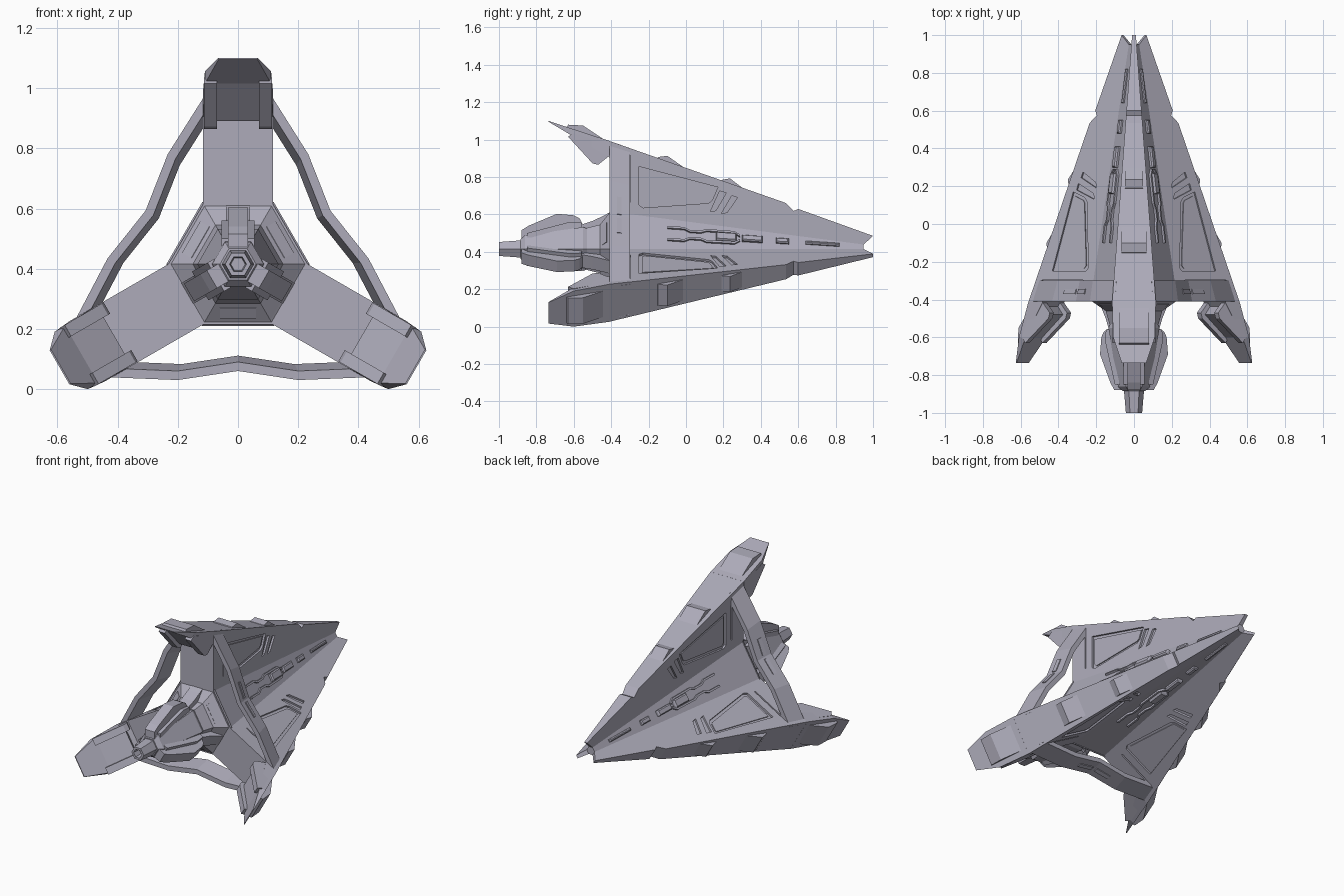
import bpy, bmesh
from math import radians, sqrt, sin, cos, pi
from mathutils import Matrix, Vector

cube = bpy.data.objects.get("Cube")
if cube:
    bpy.data.objects.remove(cube, do_unlink=True)

AXIS = 0.415  # height of the long axis


def material(name, rgb):
    mat = bpy.data.materials.new(name)
    mat.use_nodes = True
    mat.diffuse_color = (*rgb, 1)
    mat.node_tree.nodes["Principled BSDF"].inputs["Base Color"].default_value = (*rgb, 1)
    return mat


GREY = material("lavender grey", (0.42, 0.41, 0.49))


def half(y):
    """Half width of an arm."""
    return 0.01 + (1 - y) * 0.075


def ridge(y):
    """Distance of an arm's outer face from the axis."""
    return 0.07 + (1 - y) * 0.36


def valley(y):
    """Distance of the core's flat sides from the axis."""
    return sqrt(3) * half(y)


def turned(k, turn=0):
    return Matrix.Translation((0, 0, AXIS)) @ Matrix.Rotation(radians(120 * k + turn), 4, 'Y')


def finish(name, bm):
    bmesh.ops.recalc_face_normals(bm, faces=bm.faces)
    mesh = bpy.data.meshes.new(name)
    bm.to_mesh(mesh)
    bm.free()
    mesh.materials.append(GREY)
    obj = bpy.data.objects.new(name, mesh)
    bpy.context.scene.collection.objects.link(obj)
    return obj


def loft(bm, loops, mat, cap=True):
    rows = [[bm.verts.new(mat @ Vector(p)) for p in loop] for loop in loops]
    n = len(rows[0])
    for a, b in zip(rows, rows[1:]):
        for i in range(n):
            j = (i + 1) % n
            bm.faces.new((a[i], a[j], b[j], b[i]))
    if cap:
        bm.faces.new(rows[0])
        bm.faces.new(rows[-1])
    return rows


def triple(name, solids, turn=0, mirror=False):
    """Repeat lofted solids three times around the axis."""
    bm = bmesh.new()
    for k in range(3):
        for s in (1, -1) if mirror else (1,):
            for loops in solids:
                loft(bm, loops, turned(k, turn) @ Matrix.Scale(s, 4, (1, 0, 0)))
    return finish(name, bm)


def prism(profile, x0, x1):
    return [[(x, y, z) for y, z in profile] for x in (x0, x1)]


# Hull: hexagonal core with three fins, tapering to a forked nose
def star(y, drop=0.0, core_y=None):
    cy = y if core_y is None else core_y
    w, c = half(y), half(cy)
    R = ridge(y) + drop
    pts = []
    for k in range(3):
        rot = Matrix.Rotation(radians(120 * k), 4, 'Y')
        arm = ((-c, cy, valley(cy)), (-w, y, R), (w, y, R), (c, cy, valley(cy)))
        pts += [rot @ Vector(p) for p in arm]
    return pts


bm = bmesh.new()
sections = [star(-0.41), star(0.535, 0.008), star(0.575, -0.02), star(0.6), star(1, 0, 0.95)]
rows = loft(bm, sections, turned(0), cap=False)
for row in (rows[0], rows[-1]):
    bm.faces.new([row[i] for i in (0, 3, 4, 7, 8, 11)])
    for k in (0, 4, 8):
        bm.faces.new(row[k:k + 4])
hull = finish("hull", bm)

# Recessed panels and slots in the fin sides
recesses = [
    [(-0.25, 0.44), (-0.25, 0.235), (-0.23, 0.22), (0.12, 0.245), (0.14, 0.26), (0.17, 0.33)],
    [(0.13, 0.2), (0.16, 0.205), (0.215, 0.3), (0.18, 0.31)],
    [(0.19, 0.19), (0.22, 0.195), (0.275, 0.275), (0.245, 0.285)],
    [(-0.305, 0.25), (-0.297, 0.25), (-0.297, 0.5), (-0.305, 0.5)],
]
solids = [[[(half(y) + d, y, z) for y, z in shape] for d in (-0.012, 0.03)] for shape in recesses]
cutter = triple("panel_cutter", solids, mirror=True)
cutter.hide_render = True
mod = hull.modifiers.new("panels", 'BOOLEAN')
mod.object = cutter
mod.operation = 'DIFFERENCE'
mod.solver = 'EXACT'
bpy.context.view_layer.update()
cut_mesh = bpy.data.meshes.new_from_object(hull.evaluated_get(bpy.context.evaluated_depsgraph_get()))
hull.modifiers.clear()
hull.data = cut_mesh
bpy.data.objects.remove(cutter, do_unlink=True)

# Raised panels inside the large recesses
inner = [(-0.235, 0.418), (-0.235, 0.25), (-0.22, 0.237), (0.11, 0.262), (0.125, 0.27), (0.148, 0.322)]
triple("fin_panel", [[[(half(y) + d, y, z) for y, z in inner] for d in (-0.015, -0.006)]], mirror=True)

# Swept tail at the end of each fin
tail = []
for y, top, low, w in ((-0.41, 0.578, 0.49, 0.116), (-0.6, 0.64, 0.6, 0.11), (-0.735, 0.685, 0.68, 0.065)):
    tail.append([(-w, y, low), (-w, y, top), (w, y, top), (w, y, low)])
triple("tail", [tail])

# Thruster pod under each tail
pod = [(-0.4, 0.55), (-0.42, 0.49), (-0.47, 0.45), (-0.5, 0.458), (-0.63, 0.6), (-0.6, 0.62)]
core = [(-0.4, 0.55), (-0.43, 0.51), (-0.48, 0.475), (-0.6, 0.6)]
triple("pod_core", [prism(core, -0.08, 0.08)])
triple("pod_side", [prism(pod, 0.07, 0.113)], mirror=True)

# Wedge plates along the outer ridge
wedges = []
for back, peak, front, w in ((-0.16, -0.1, 0.0, 0.065), (0.18, 0.235, 0.32, 0.048), (-0.64, -0.55, -0.44, 0.08)):
    shape = [(back, ridge(back) - 0.01), (back + 0.01, ridge(back) + 0.004),
             (peak, ridge(peak) + 0.032), (front, ridge(front) - 0.002)]
    wedges.append(prism(shape, -w, w))
triple("ridge_wedge", wedges)

# Kinked brace between neighbouring fins
brace = []
for x, r in ((-0.45, 0.375), (-0.2, 0.385), (0, 0.355), (0.2, 0.385), (0.45, 0.375)):
    brace.append([(x * s, y, (r - d) * s) for s, y, d in
                  ((1, -0.41, 0), (1, -0.41, 0.03), (0.935, -0.3, 0.03), (0.935, -0.3, 0))])
triple("brace", [brace], turn=60)

# Thin raised strip on the brace
strip = []
for x in (0.012, 0.11):
    r = 0.341 + x * 0.15
    strip.append([(x, -0.37, r - 0.01), (x, -0.37, r + 0.012), (x, -0.345, r + 0.005), (x, -0.345, r - 0.015)])
triple("brace_strip", [strip], turn=60, mirror=True)

# Equipment boxes along the valleys
boxes = []
for y0, y1, w, h in ((0.16, 0.27, 0.024, 0.022), (0.3, 0.41, 0.018, 0.02),
                     (0.48, 0.55, 0.015, 0.016), (0.64, 0.82, 0.009, 0.012)):
    boxes.append([[(sx * (w - i), y, valley(y) + d) for sx, y in
                   ((-1, y0 + i), (1, y0 + i), (1, y1 - i), (-1, y1 - i))]
                  for i, d in ((0, -0.01), (0, h * 0.6), (0.006, h))])
triple("valley_box", boxes, turn=60)

# Bent conduits leading to the boxes
conduit = []
for y, t in ((-0.1, 0.037), (-0.01, 0.037), (0.02, 0.022), (0.08, 0.022), (0.11, 0.034), (0.26, 0.032), (0.29, 0.012)):
    conduit.append([(t + a, y, valley(y) + d) for a, d in
                    ((-0.006, -0.006), (-0.006, 0.012), (0.006, 0.012), (0.006, -0.006))])
triple("conduit", [conduit], turn=60, mirror=True)


# Six-sided parts of the drive on the axis
def hex_loft(name, rings):
    bm = bmesh.new()
    loops = [[(r * sin(pi / 6 + i * pi / 3), y, r * cos(pi / 6 + i * pi / 3)) for i in range(6)] for y, r in rings]
    loft(bm, loops, turned(0))
    return finish(name, bm)


hex_loft("hub", [(-0.4, 0.238), (-0.415, 0.215), (-0.46, 0.15), (-0.53, 0.13)])
hex_loft("spindle", [(-0.5, 0.115), (-0.55, 0.135), (-0.86, 0.085), (-0.885, 0.06)])
hex_loft("nozzle", [(-0.86, 0.055), (-1.0, 0.043), (-1.0, 0.028), (-0.95, 0.024)])

# Drive fins in line with the arms
fin = [(-0.88, 0.05), (-0.88, 0.1), (-0.84, 0.125), (-0.69, 0.188), (-0.6, 0.18), (-0.57, 0.165), (-0.545, 0.12), (-0.545, 0.05)]
triple("drive_fin", [prism(fin, -0.034, 0.034)])
cheek = [(-0.85, 0.06), (-0.85, 0.085), (-0.62, 0.145), (-0.56, 0.14), (-0.55, 0.06)]
triple("drive_cheek", [prism(cheek, 0.03, 0.055)], mirror=True)

# Hub blocks: struts under the fins and raised plates between them
strut = [(-0.4, 0.12), (-0.4, 0.2), (-0.44, 0.178), (-0.5, 0.15), (-0.56, 0.13), (-0.56, 0.08)]
triple("hub_strut", [prism(strut, -0.04, 0.04)])
plate = [(-0.41, 0.15), (-0.425, 0.18), (-0.45, 0.145), (-0.44, 0.12)]
triple("hub_plate", [prism(plate, -0.06, 0.06)], turn=60)
